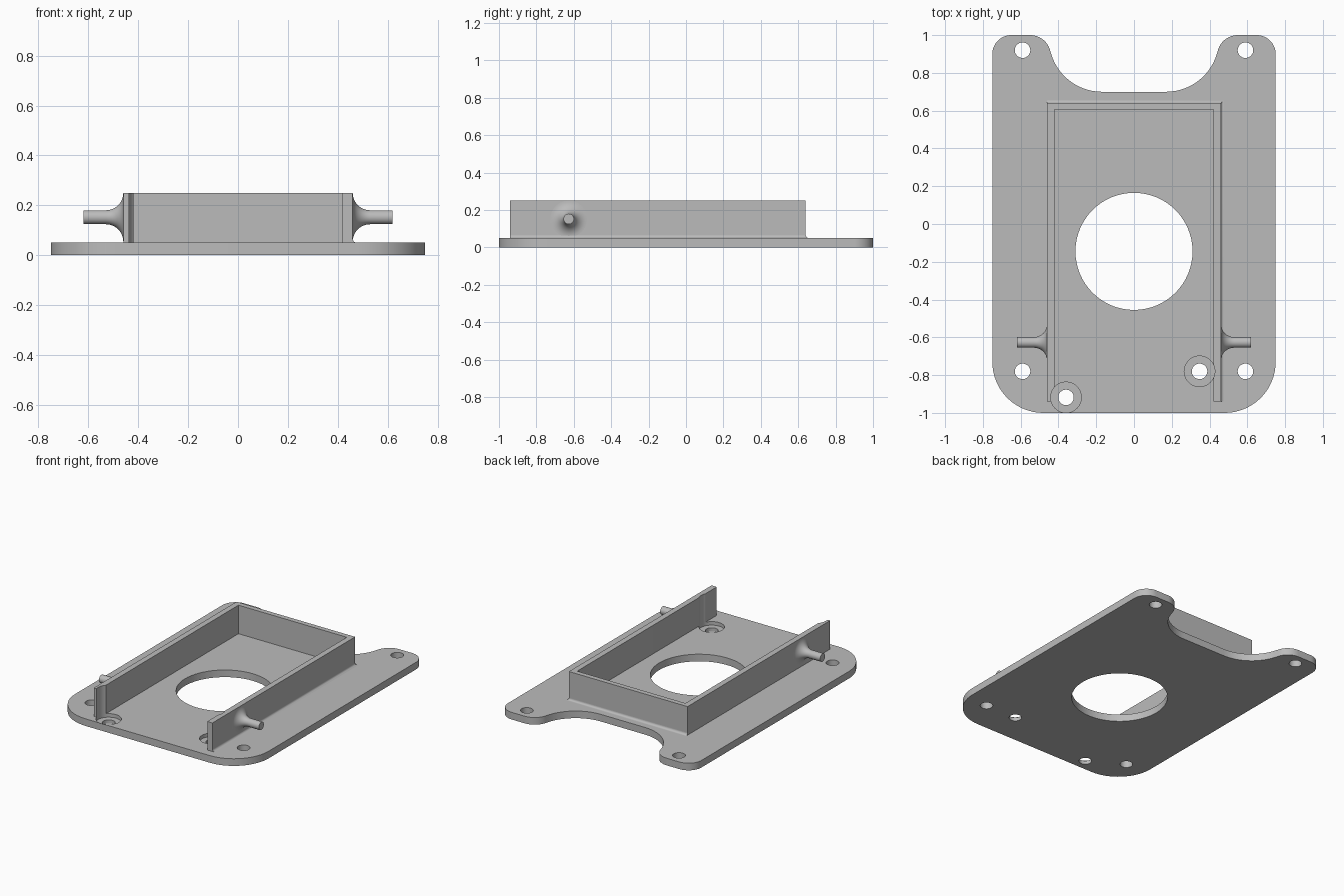
import bpy, bmesh
from math import sin, cos, pi, radians, atan2
from mathutils import Matrix, Vector

cube = bpy.data.objects.get("Cube")
if cube:
    bpy.data.objects.remove(cube, do_unlink=True)

grey = bpy.data.materials.new("plain_grey")
grey.use_nodes = True
grey.diffuse_color = (0.5, 0.5, 0.5, 1)
grey.node_tree.nodes["Principled BSDF"].inputs["Base Color"].default_value = (0.5, 0.5, 0.5, 1)


def finish(name, bm):
    bmesh.ops.recalc_face_normals(bm, faces=bm.faces[:])
    mesh = bpy.data.meshes.new(name)
    bm.to_mesh(mesh)
    bm.free()
    mesh.materials.append(grey)
    obj = bpy.data.objects.new(name, mesh)
    bpy.context.collection.objects.link(obj)
    return obj


def activate(obj):
    bpy.ops.object.select_all(action='DESELECT')
    obj.select_set(True)
    bpy.context.view_layer.objects.active = obj


def smooth(obj):
    activate(obj)
    bpy.ops.object.shade_smooth_by_angle(angle=radians(30))


def arc(cx, cy, r, start, end, steps=16):
    angles = [start + (end - start) * i / steps for i in range(steps + 1)]
    return [(cx + r * cos(a), cy + r * sin(a)) for a in angles]


def prism(name, outline, low, high):
    bm = bmesh.new()
    face = bm.faces.new([bm.verts.new((x, y, low)) for x, y in outline])
    top = bmesh.ops.extrude_face_region(bm, geom=[face])["geom"]
    verts = [v for v in top if isinstance(v, bmesh.types.BMVert)]
    bmesh.ops.translate(bm, vec=(0, 0, high - low), verts=verts)
    return finish(name, bm)


def drills(name, circles, low, high):
    bm = bmesh.new()
    for x, y, r in circles:
        bmesh.ops.create_cone(bm, cap_ends=True, segments=64, radius1=r, radius2=r,
                              depth=high - low,
                              matrix=Matrix.Translation((x, y, (low + high) / 2)))
    obj = finish(name, bm)
    obj.hide_render = True
    return obj


def cut(obj, cutter):
    mod = obj.modifiers.new("cut", 'BOOLEAN')
    mod.operation = 'DIFFERENCE'
    mod.solver = 'EXACT'
    mod.object = cutter
    activate(obj)
    bpy.ops.object.modifier_apply(modifier=mod.name)


# Base plate: one half outline, mirrored; two ears joined by a scooped back edge
top_z = 0.05
tab, scoop = Vector((0.55, 0.89)), Vector((0.17, 0.98))
lean = atan2(scoop.y - tab.y, scoop.x - tab.x)
half = arc(0.48, -0.73, 0.27, -pi / 2, 0)
half += arc(0.65, 0.9, 0.1, 0, pi / 2)
half += arc(tab.x, tab.y, 0.11, pi / 2, lean)
half += arc(scoop.x, scoop.y, 0.28, lean - pi, -pi / 2)[1:]
plate = prism("base_plate", half + [(-x, y) for x, y in reversed(half)], 0, top_z)

# Three-sided upright wall, open at the front
out_x, in_x, front, out_y, in_y = 0.46, 0.42, -0.94, 0.64, 0.605
wall = prism("upright_wall", [(-out_x, front), (-in_x, front), (-in_x, in_y), (in_x, in_y),
                              (in_x, front), (out_x, front), (out_x, out_y), (-out_x, out_y)],
             top_z - 0.003, 0.25)

# Bores and counterbored screw seats
seats = [(-0.36, -0.918), (0.347, -0.78)]
mounts = [(s * 0.59, y) for s in (-1, 1) for y in (-0.78, 0.92)]
bores = drills("bore_cutter", [(x, y, 0.041) for x, y in mounts + seats] + [(0, -0.145, 0.31)], -0.1, 0.4)
recess = drills("recess_cutter", [(x, y, 0.081) for x, y in seats], 0.025, 0.4)
cut(plate, bores)
cut(plate, recess)
cut(wall, recess)
for cutter in (bores, recess):
    bpy.data.objects.remove(cutter, do_unlink=True)
smooth(plate)
smooth(wall)

# Small concave fillet along the left and back foot of the wall
r = 0.016
profile = [(r - r * sin(a), r - r * cos(a)) for a in [i * pi / 16 for i in range(9)]] + [(0, 0)]
bm = bmesh.new()
rows = [[bm.verts.new((x, y, top_z + h)) for x, y in
         ((out_x + d, front), (out_x + d, out_y + d), (-out_x, out_y + d))] for d, h in profile]
for i, row in enumerate(rows):
    after = rows[(i + 1) % len(rows)]
    for k in range(2):
        bm.faces.new((row[k], row[k + 1], after[k + 1], after[k]))
for k in (0, 2):
    bm.faces.new([row[k] for row in rows])
smooth(finish("wall_fillet", bm))

# Side pegs with a flared root
for name, side in (("left_peg", 1), ("right_peg", -1)):
    pts = [(0.45, 0), (0.45, 0.098)]
    pts += arc(out_x + 0.07, 0.098, 0.07, pi, 1.5 * pi, 12)
    pts += [(0.62, 0.028), (0.62, 0)]
    bm = bmesh.new()
    verts = [bm.verts.new((side * x, 0, z)) for x, z in pts]
    edges = [bm.edges.new(pair) for pair in zip(verts, verts[1:])]
    bmesh.ops.spin(bm, geom=verts + edges, cent=(0, 0, 0), axis=(1, 0, 0),
                   angle=2 * pi, steps=40, use_duplicate=False)
    bmesh.ops.remove_doubles(bm, verts=bm.verts[:], dist=0.0001)
    bmesh.ops.translate(bm, vec=(0, -0.627, 0.152), verts=bm.verts[:])
    smooth(finish(name, bm))
